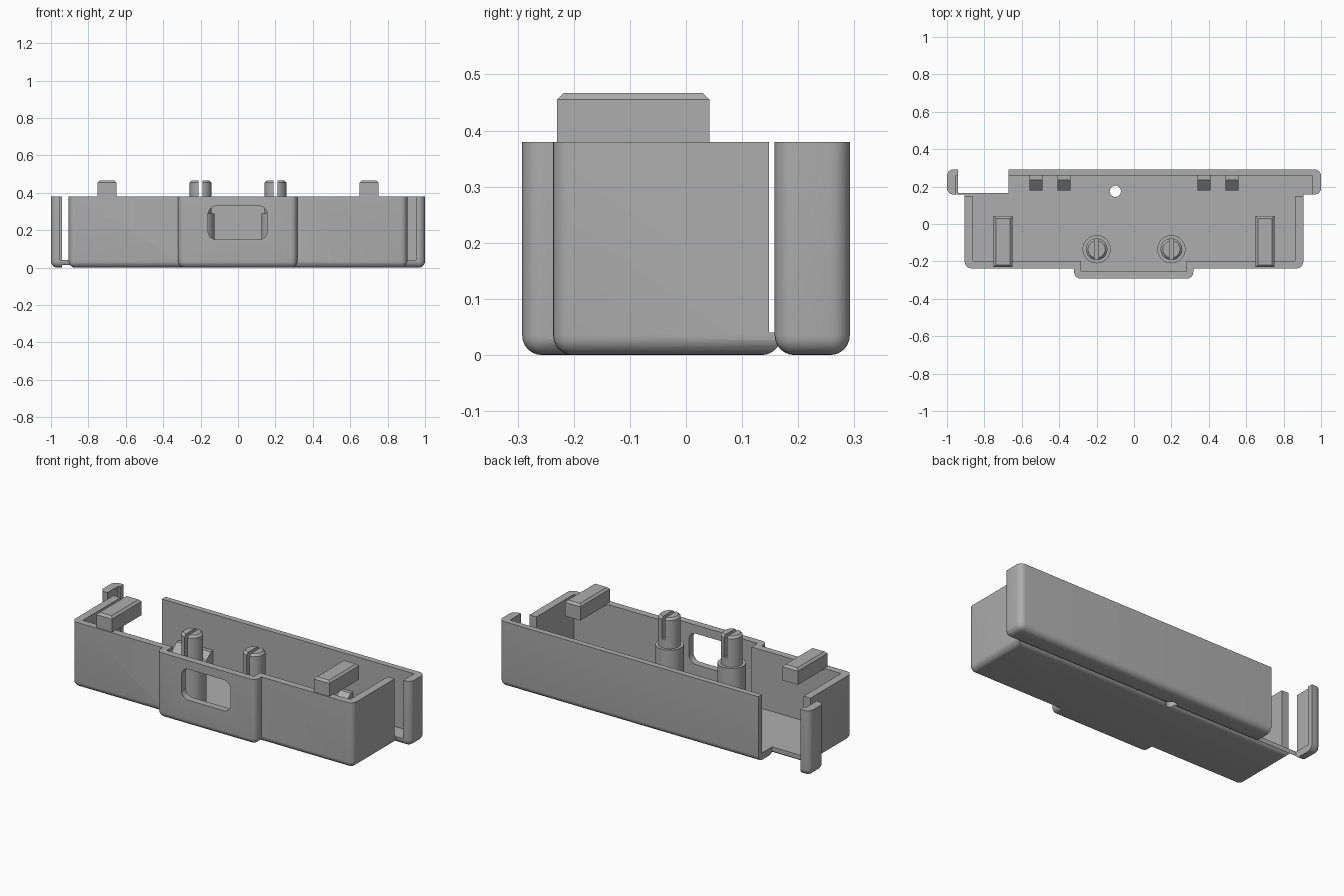
import bpy, bmesh, math
from mathutils import Vector

if "Cube" in bpy.data.objects:
    bpy.data.objects.remove(bpy.data.objects["Cube"], do_unlink=True)

grey = bpy.data.materials.new("plastic_grey")
grey.use_nodes = True
COLOUR = (0.42, 0.42, 0.42, 1)
grey.diffuse_color = COLOUR
grey.node_tree.nodes["Principled BSDF"].inputs["Base Color"].default_value = COLOUR


def finish(name, bm):
    bmesh.ops.recalc_face_normals(bm, faces=bm.faces)
    mesh = bpy.data.meshes.new(name)
    bm.to_mesh(mesh)
    bm.free()
    mesh.materials.append(grey)
    ob = bpy.data.objects.new(name, mesh)
    bpy.context.collection.objects.link(ob)
    return ob


def box(name, x, y, z, radius=0, pick=None, segments=6):
    """Box from ranges; edges whose middle passes pick() are rounded."""
    bm = bmesh.new()
    bmesh.ops.create_cube(bm, size=1)
    for v in bm.verts:
        v.co = [r[0] if c < 0 else r[1] for c, r in zip(v.co, (x, y, z))]
    if pick:
        edges = [e for e in bm.edges if pick(e)]
        bmesh.ops.bevel(bm, geom=edges, offset=radius, segments=segments,
                        affect='EDGES', profile=0.5, clamp_overlap=True)
    return finish(name, bm)


def cylinder(name, x, y, z, radius, chamfer=0):
    bm = bmesh.new()
    bmesh.ops.create_cone(bm, cap_ends=True, segments=40, radius1=radius,
                          radius2=radius, depth=z[1] - z[0])
    bmesh.ops.translate(bm, verts=bm.verts, vec=(x, y, sum(z) / 2))
    if chamfer:
        rim = [e for e in bm.edges if all(v.co.z > z[1] - 0.001 for v in e.verts)]
        bmesh.ops.bevel(bm, geom=rim, offset=chamfer, segments=1, affect='EDGES')
    return finish(name, bm)


def combine(target, tool, operation):
    mod = target.modifiers.new("cut", 'BOOLEAN')
    mod.operation, mod.solver, mod.object = operation, 'EXACT', tool
    bpy.context.view_layer.objects.active = target
    bpy.ops.object.modifier_apply(modifier=mod.name)
    bpy.data.objects.remove(tool, do_unlink=True)


def middle(e):
    return (e.verts[0].co + e.verts[1].co) / 2


def upright(e):
    return abs(e.verts[0].co.z - e.verts[1].co.z) > 0.1


def bottom(e):
    return middle(e).z < 0.001


H, FLOOR = 0.38, 0.04

# Case: main tray, front bump and rear strip joined together
case = box("case", (-0.905, 0.905), (-0.237, 0.17), (0, H), 0.035,
           lambda e: bottom(e) or (upright(e) and middle(e).y < 0))
combine(case, box("bump", (-0.32, 0.317), (-0.292, -0.15), (0, H), 0.035,
                  lambda e: (bottom(e) and middle(e).y < -0.16)
                  or (upright(e) and middle(e).y < -0.2)), 'UNION')
combine(case, box("rear_strip", (-1, 1), (0.158, 0.292), (0, H), 0.035,
                  lambda e: bottom(e) or upright(e)), 'UNION')

# Hollow interior, then the open slot at the right rear
for x, y, z in [((-0.86, 0.86), (-0.197, 0.2), (FLOOR, 1)),
                ((-0.283, 0.28), (-0.252, -0.15), (FLOOR, 1)),
                ((-0.952, 0.952), (0.148, 0.258), (FLOOR, 1)),
                ((-0.94, -0.67), (0.165, 0.4), (-0.1, 1))]:
    combine(case, box("cutter", x, y, z), 'DIFFERENCE')

# Rounded port opening and small drain hole
combine(case, box("port", (-0.16, 0.157), (-0.35, -0.21), (0.15, 0.33), 0.045,
                  lambda e: abs(e.verts[0].co.y - e.verts[1].co.y) > 0.1), 'DIFFERENCE')
combine(case, cylinder("hole", -0.1, 0.175, (-0.1, 0.1), 0.03), 'DIFFERENCE')
parts = [case]

# Slotted pegs on collars, and chamfered lugs on the front wall
for side, sx in (("right", -1), ("left", 1)):
    px = 0.2 * sx
    parts.append(cylinder(side + "_collar", px, -0.135, (0.03, 0.29), 0.075))
    peg = cylinder(side + "_peg", px, -0.135, (0.03, 0.467), 0.058, 0.012)
    combine(peg, box("slot", (px - 0.01, px + 0.01), (-0.3, 0), (0.34, 1)), 'DIFFERENCE')
    parts.append(peg)
    lx = 0.7 * sx
    parts.append(box(side + "_lug", (lx - 0.05, lx + 0.05), (-0.23, 0.042),
                     (H - 0.005, 0.467), 0.012,
                     lambda e: middle(e).z > 0.46, 1))

# Snap hooks along the inside of the rear wall
HOOK = [(0.262, 0.03), (0.262, 0.17), (0.235, 0.17), (0.18, 0.12), (0.18, 0.1), (0.235, 0.08), (0.235, 0.03)]
for i, cx in enumerate((-0.525, -0.375, 0.375, 0.525)):
    bm = bmesh.new()
    face = bm.faces.new([bm.verts.new((cx - 0.035, y, z)) for y, z in HOOK])
    new = bmesh.ops.extrude_face_region(bm, geom=[face])["geom"]
    bmesh.ops.translate(bm, vec=Vector((0.07, 0, 0)),
                        verts=[g for g in new if isinstance(g, bmesh.types.BMVert)])
    parts.append(finish(f"snap_hook_{i + 1}", bm))

# Smooth rounded faces, keep corners crisp
bpy.ops.object.select_all(action='DESELECT')
for ob in parts:
    ob.select_set(True)
bpy.context.view_layer.objects.active = case
bpy.ops.object.shade_smooth_by_angle(angle=math.radians(30))
